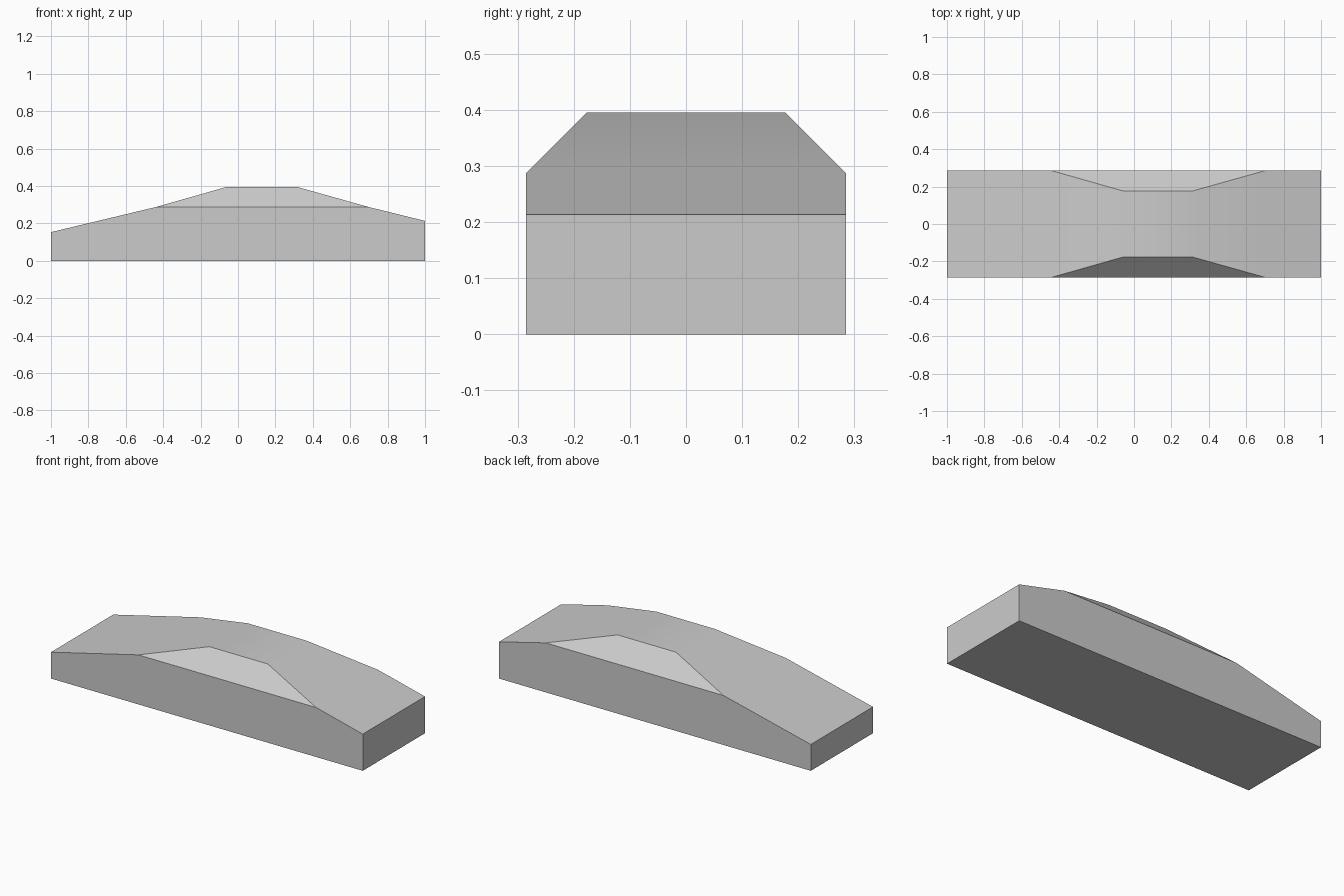
import bpy
import bmesh
from math import radians

cube = bpy.data.objects.get("Cube")
if cube:
    bpy.data.objects.remove(cube, do_unlink=True)

HALF_WIDTH = 0.285   # full half width of the block
ROOF_HALF = 0.177    # half width of the flat roof between the chamfers

# Side profile: (x, z, half width), starting at the lower left
PROFILE = [
    (-1.0, 0.0, HALF_WIDTH),
    (1.0, 0.0, HALF_WIDTH),
    (1.0, 0.213, HALF_WIDTH),
    (0.70, 0.287, HALF_WIDTH),
    (0.315, 0.395, ROOF_HALF),
    (-0.06, 0.395, ROOF_HALF),
    (-0.44, 0.287, HALF_WIDTH),
    (-1.0, 0.153, HALF_WIDTH),
]


def make_material(name, color):
    mat = bpy.data.materials.new(name)
    mat.use_nodes = True
    mat.diffuse_color = color
    mat.node_tree.nodes["Principled BSDF"].inputs["Base Color"].default_value = color
    return mat


# Wedge body: two mirrored profiles joined by strips
bm = bmesh.new()
front = [bm.verts.new((x, -w, z)) for x, z, w in PROFILE]
back = [bm.verts.new((x, w, z)) for x, z, w in PROFILE]
for i in range(len(PROFILE)):
    j = (i + 1) % len(PROFILE)
    bm.faces.new((front[i], back[i], back[j], front[j]))

# Upright side walls and the chamfers above them
for side in (front, back):
    bm.faces.new(side[:4] + side[6:])
    bm.faces.new(side[3:7])
bmesh.ops.recalc_face_normals(bm, faces=bm.faces)

mesh = bpy.data.meshes.new("wedge_body")
bm.to_mesh(mesh)
bm.free()
mesh.materials.append(make_material("light grey", (0.6, 0.6, 0.6, 1.0)))
body = bpy.data.objects.new("wedge_body", mesh)
bpy.context.scene.collection.objects.link(body)

# Smooth roof bends, crisp chamfer and wall edges
bpy.ops.object.select_all(action="DESELECT")
body.select_set(True)
bpy.context.view_layer.objects.active = body
bpy.ops.object.shade_smooth_by_angle(angle=radians(30))
